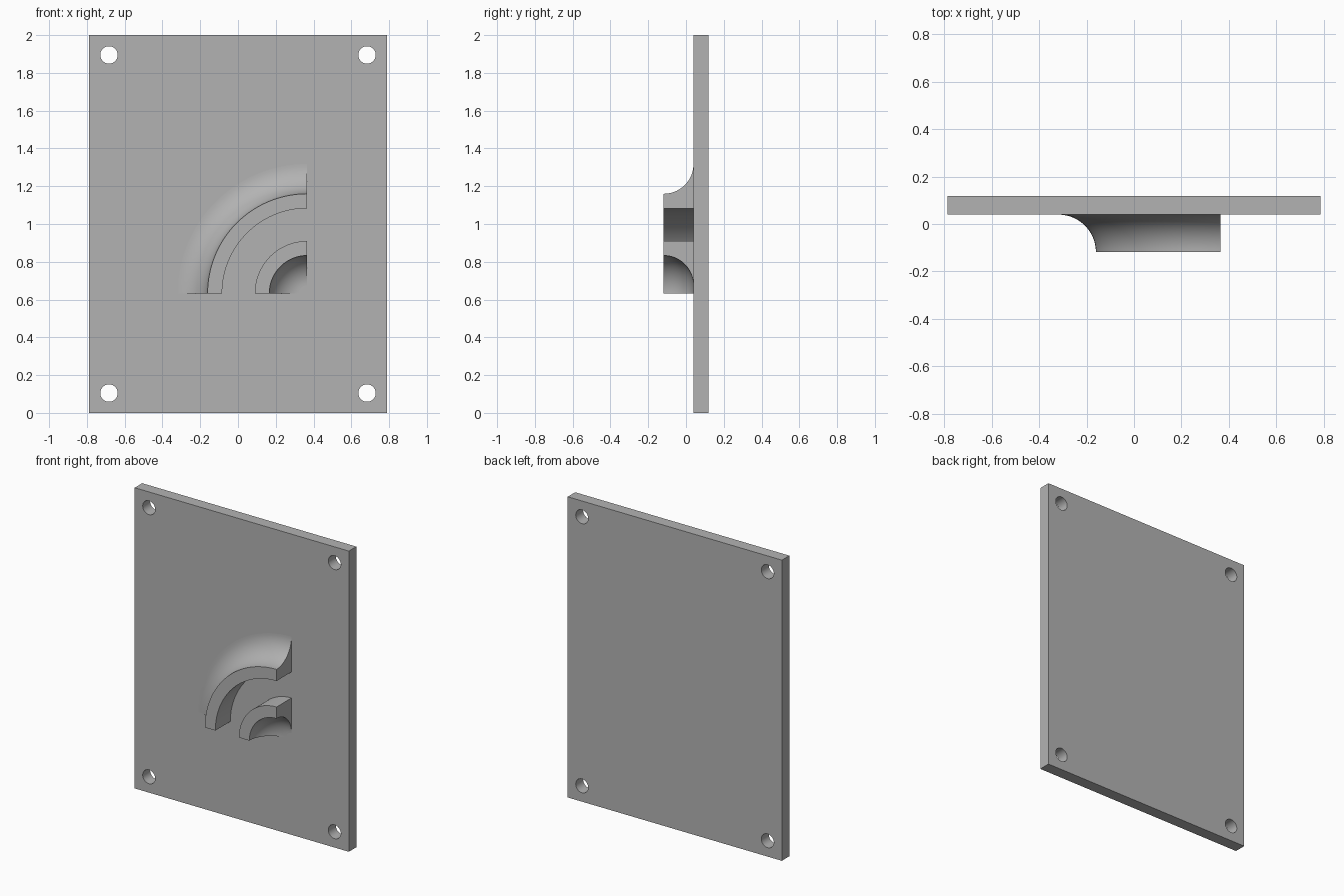
import bpy, bmesh, math
from mathutils import Vector

cube = bpy.data.objects.get("Cube")
if cube:
    bpy.data.objects.remove(cube, do_unlink=True)

WIDTH, HEIGHT = 1.576, 2.0
BACK, FACE, FRONT = 0.118, 0.0395, -0.118     # y of plate back, plate face, rib front
SINK = 0.01                                   # overlap of the ribs with the plate
CENTRE = Vector((0.366, 0, 0.633))            # axis of both quarter ribs
FILLET = FACE - FRONT

grey = bpy.data.materials.new("plain_grey")
grey.use_nodes = True
colour = (0.45, 0.45, 0.45, 1)
grey.diffuse_color = colour
grey.node_tree.nodes["Principled BSDF"].inputs["Base Color"].default_value = colour


def finish(obj):
    obj.data.materials.clear()
    obj.data.materials.append(grey)
    bpy.ops.object.select_all(action='DESELECT')
    obj.select_set(True)
    bpy.context.view_layer.objects.active = obj
    bpy.ops.object.shade_smooth_by_angle(angle=math.radians(30))


# Mounting plate with a hole in each corner
bpy.ops.mesh.primitive_cube_add(size=1, location=(0, (BACK + FACE) / 2, HEIGHT / 2))
plate = bpy.context.object
plate.name = "mounting_plate"
plate.scale = (WIDTH, BACK - FACE, HEIGHT)
bpy.ops.object.transform_apply(location=True, rotation=True, scale=True)

for x in (-0.683, 0.683):
    for z in (0.105, 1.895):
        bpy.ops.mesh.primitive_cylinder_add(vertices=48, radius=0.046, depth=0.4,
                                            location=(x, FACE, z),
                                            rotation=(math.pi / 2, 0, 0))
        cutter = bpy.context.object
        cut = plate.modifiers.new("screw_hole", 'BOOLEAN')
        cut.operation = 'DIFFERENCE'
        cut.solver = 'EXACT'
        cut.object = cutter
        bpy.context.view_layer.objects.active = plate
        bpy.ops.object.modifier_apply(modifier=cut.name)
        bpy.data.objects.remove(cutter, do_unlink=True)
finish(plate)


# Quarter-turn ribs: one straight wall and one concave fillet flowing into the plate
def quarter_rib(name, wall_radius, top_radius, steps=48, arc=20):
    side = 1 if top_radius > wall_radius else -1
    profile = [(wall_radius, FACE + SINK), (wall_radius, FRONT)]
    for i in range(arc + 1):
        a = math.pi / 2 * i / arc
        profile.append((top_radius + side * FILLET * (1 - math.cos(a)),
                        FRONT + FILLET * math.sin(a)))
    profile.append((profile[-1][0], FACE + SINK))

    bm = bmesh.new()
    rings = []
    for s in range(steps + 1):
        t = math.pi / 2 * (1 + s / steps)
        rings.append([bm.verts.new(CENTRE + Vector((r * math.cos(t), y, r * math.sin(t))))
                      for r, y in profile])
    n = len(profile)
    for a, b in zip(rings, rings[1:]):
        for i in range(n):
            j = (i + 1) % n
            bm.faces.new((a[i], a[j], b[j], b[i]))
    bm.faces.new(rings[0])
    bm.faces.new(rings[-1])
    bmesh.ops.recalc_face_normals(bm, faces=bm.faces)
    mesh = bpy.data.meshes.new(name)
    bm.to_mesh(mesh)
    bm.free()
    obj = bpy.data.objects.new(name, mesh)
    bpy.context.collection.objects.link(obj)
    finish(obj)


# A fillet of radius FILLET meets the front face square-on and the plate at a tangent
def flip_note_free_rib(name, wall_radius, top_radius):
    quarter_rib(name, wall_radius, top_radius)


flip_note_free_rib("outer_rib", 0.45, 0.527)
flip_note_free_rib("inner_rib", 0.277, 0.2)
